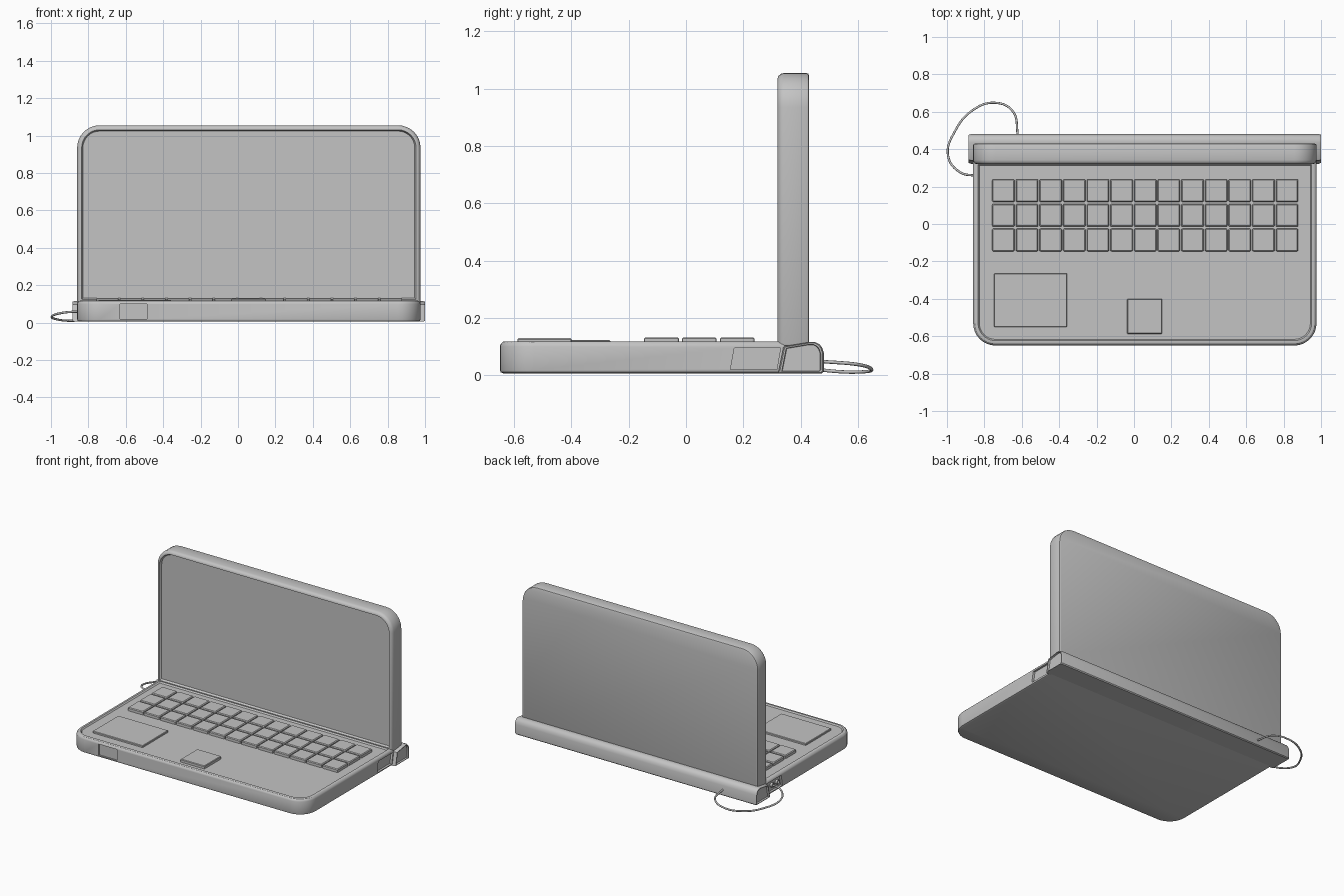
import bpy
import bmesh
from math import cos, sin, pi, radians
from mathutils import Vector

cube = bpy.data.objects.get("Cube")
if cube:
    bpy.data.objects.remove(cube, do_unlink=True)

grey = bpy.data.materials.new("plain grey")
grey.use_nodes = True
colour = (0.55, 0.55, 0.55, 1)
grey.diffuse_color = colour
for node in grey.node_tree.nodes:
    if node.type == 'BSDF_PRINCIPLED':
        node.inputs["Base Color"].default_value = colour


def finish(name, bm):
    bmesh.ops.recalc_face_normals(bm, faces=bm.faces)
    mesh = bpy.data.meshes.new(name)
    bm.to_mesh(mesh)
    bm.free()
    ob = bpy.data.objects.new(name, mesh)
    bpy.context.collection.objects.link(ob)
    mesh.materials.append(grey)
    return ob


def smooth(ob):
    bpy.ops.object.select_all(action='DESELECT')
    ob.select_set(True)
    bpy.context.view_layer.objects.active = ob
    bpy.ops.object.shade_smooth_by_angle(angle=radians(30))


def outline(rect, low_r, high_r, inset):
    """Rounded rectangle, shrunk by inset; separate radii for low and high corners."""
    u0, u1, v0, v1 = rect
    u0, u1, v0, v1 = u0 + inset, u1 - inset, v0 + inset, v1 - inset
    points = []
    corners = ((u1, v1, -1, -1, high_r), (u0, v1, 1, -1, high_r),
               (u0, v0, 1, 1, low_r), (u1, v0, -1, 1, low_r))
    for i, (u, v, su, sv, r) in enumerate(corners):
        r = max(r - inset, 0.003)
        steps = 8 if r > 0.02 else 2
        steps = 8 if max(low_r, high_r) > 0.05 and r > 0.02 else 2
        for k in range(steps + 1):
            a = i * pi / 2 + k / steps * pi / 2
            points.append((u + su * r + r * cos(a), v + sv * r + r * sin(a)))
    return points


def loft(name, rings, place):
    """Skin a list of (points, depth) rings and cap both ends."""
    bm = bmesh.new()
    loops = [[bm.verts.new(place(u, v, d)) for u, v in pts] for pts, d in rings]
    for a, b in zip(loops, loops[1:]):
        for i in range(len(a)):
            j = (i + 1) % len(a)
            bm.faces.new((a[i], a[j], b[j], b[i]))
    bm.faces.new(loops[0])
    bm.faces.new(loops[-1])
    return finish(name, bm)


def flat(u, v, d):
    return (u, v, d)


def upright(u, v, d):
    return (u, d, v)


def sideways(u, v, d):
    return (d, u, v)


def slab(name, rect, low_r, high_r, steps, place=flat):
    rings = [(outline(rect, low_r, high_r, inset), d) for inset, d in steps]
    return loft(name, rings, place)


def cut(target, cutter):
    mod = target.modifiers.new("cut", 'BOOLEAN')
    mod.object = cutter
    mod.operation = 'DIFFERENCE'
    mod.solver = 'EXACT'
    cutter.hide_render = True
    bpy.context.view_layer.objects.active = target
    bpy.ops.object.modifier_apply(modifier=mod.name)
    bpy.data.objects.remove(cutter, do_unlink=True)


LEFT, RIGHT = -0.86, 0.976
MID = (LEFT + RIGHT) / 2

# Base with rounded front corners and a sunken deck
base = slab("base", (LEFT, RIGHT, -0.65, 0.345), 0.12, 0.004,
            [(0.012, 0.006), (0.003, 0.01), (0, 0.018), (0, 0.1), (0.003, 0.109),
             (0.01, 0.116), (0.018, 0.118), (0.026, 0.118), (0.033, 0.109)])

# Recesses: front latch and the slanted side ports
latch = [(-0.63, 0.02), (-0.487, 0.02), (-0.487, 0.099), (-0.63, 0.099)]
cut(base, loft("latch_cutter", [(latch, -0.7), (latch, -0.64)], upright))
port = [(0.155, 0.02), (0.317, 0.02), (0.33, 0.095), (0.169, 0.095)]
for x in (LEFT, RIGHT):
    cut(base, loft("port_cutter", [(port, x - 0.015), (port, x + 0.015)], sideways))
smooth(base)

# Screen lid with a recessed display
lid = slab("screen_lid", (LEFT, RIGHT, 0.1, 1.055), 0.01, 0.12,
           [(0.01, 0.43), (0.003, 0.427), (0, 0.42), (0, 0.342), (0.003, 0.332),
            (0.009, 0.324), (0.018, 0.32), (0.024, 0.32), (0.031, 0.335)], upright)
smooth(lid)

# Hinge bar across the back, with recessed end caps
profile = [(0.322, 0.006), (0.34, 0.098), (0.345, 0.101), (0.435, 0.116), (0.452, 0.115),
           (0.466, 0.108), (0.475, 0.096), (0.481, 0.078), (0.481, 0.012), (0.475, 0.006)]
centre = Vector((0.408, 0.056))


def shrunk(s):
    return [tuple(centre + (Vector(p) - centre) * s) for p in profile]


half = 0.942
ends = [(0.83, half - 0.012), (0.86, half), (0.94, half), (1, half - 0.012)]
rings = [(shrunk(s), MID - d) for s, d in ends]
rings += [(shrunk(s), MID + d) for s, d in reversed(ends)]
smooth(loft("hinge_bar", rings, sideways))

# Keyboard
for row in range(3):
    for col in range(13):
        x, y = -0.758 + col * 0.1264, 0.118 - row * 0.132
        slab(f"key_{row + 1}_{col + 1}", (x, x + 0.119, y, y + 0.121), 0.006, 0.006,
             [(0, 0.107), (0, 0.127), (0.005, 0.132)])

# Touch pad and small button
slab("touch_pad", (-0.748, -0.358, -0.55, -0.264), 0.005, 0.005,
     [(0, 0.107), (0, 0.119), (0.003, 0.122)])
slab("deck_button", (-0.037, 0.15, -0.588, -0.4), 0.005, 0.005,
     [(0, 0.107), (0, 0.125), (0.004, 0.129)])

# Jack sockets on the left-hand end of the picture plane, -x side
for i, y in enumerate((0.2, 0.257)):
    rings = [([(y + r * cos(k * pi / 8), 0.058 + r * sin(k * pi / 8)) for k in range(16)], x)
             for r, x in ((0.016, LEFT + 0.02), (0.016, LEFT), (0.01, LEFT), (0.01, LEFT + 0.012))]
    smooth(loft(f"jack_{i + 1}", rings, sideways))

# Looped cable from the side jack to the back of the hinge
curve = bpy.data.curves.new("cable", 'CURVE')
curve.dimensions = '3D'
curve.bevel_depth = 0.006
curve.bevel_resolution = 2
path = [(-0.84, 0.257, 0.06), (-0.93, 0.277, 0.054), (-0.994, 0.365, 0.035),
        (-0.955, 0.5, 0.015), (-0.86, 0.61, 0.011), (-0.745, 0.648, 0.02),
        (-0.65, 0.605, 0.036), (-0.62, 0.47, 0.048)]
spline = curve.splines.new('BEZIER')
spline.bezier_points.add(len(path) - 1)
for point, co in zip(spline.bezier_points, path):
    point.co = co
    point.handle_left_type = point.handle_right_type = 'AUTO'
curve.materials.append(grey)
cable = bpy.data.objects.new("cable", curve)
bpy.context.collection.objects.link(cable)
